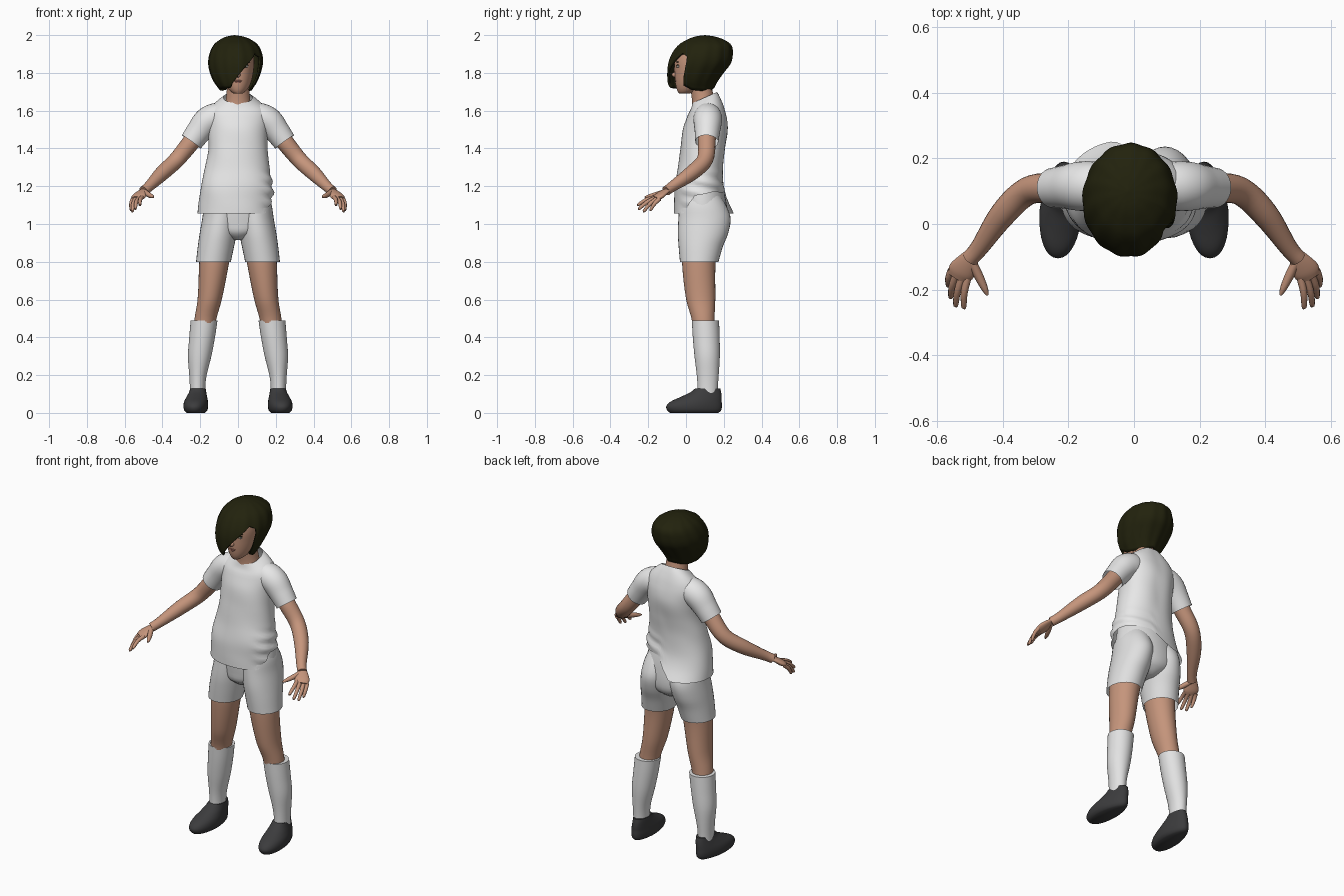
import bpy, bmesh, math
from mathutils import Vector

if "Cube" in bpy.data.objects:
    bpy.data.objects.remove(bpy.data.objects["Cube"])


def material(name, color):
    m = bpy.data.materials.new(name)
    m.diffuse_color = (*color, 1)
    m.use_nodes = True
    m.node_tree.nodes["Principled BSDF"].inputs["Base Color"].default_value = m.diffuse_color
    return m


SKIN = material("skin", (0.56, 0.30, 0.20))
SHIRT = material("shirt_white", (0.80, 0.80, 0.80))
SHORTS = material("shorts_white", (0.74, 0.74, 0.74))
SOCK = material("sock_white", (0.76, 0.76, 0.76))
SHOE = material("shoe_charcoal", (0.045, 0.045, 0.047))
HAIR = material("hair_dark_olive", (0.016, 0.016, 0.004))
EYE = material("eye_white", (0.65, 0.62, 0.58))
LIP = material("lip", (0.42, 0.17, 0.13))


def sample(rows, k):
    """Smooth lookup in rows sorted by their first value."""
    k = min(max(k, rows[0][0]), rows[-1][0])
    i = next(j for j in range(len(rows) - 1) if k <= rows[j + 1][0])
    a, b = rows[i], rows[i + 1]
    p, n = rows[max(i - 1, 0)], rows[min(i + 2, len(rows) - 1)]
    h = b[0] - a[0]
    t = (k - a[0]) / h
    out = []
    for c in range(1, len(a)):
        m0 = (b[c] - p[c]) / (b[0] - p[0]) * h
        m1 = (n[c] - a[c]) / (n[0] - a[0]) * h
        out.append((2*t**3 - 3*t*t + 1) * a[c] + (t**3 - 2*t*t + t) * m0
                   + (3*t*t - 2*t**3) * b[c] + (t**3 - t*t) * m1)
    return out


def linear(rows, k):
    for a, b in zip(rows, rows[1:]):
        if k <= b[0]:
            return a[1] + (b[1] - a[1]) * (k - a[0]) / (b[0] - a[0])
    return rows[-1][1]


def step(a, b, v):
    t = min(max((v - a) / (b - a), 0), 1)
    return t * t * (3 - 2 * t)


def skin_rings(name, rings, mat, caps=(True, True)):
    """Bridge closed rings of points into a smooth object."""
    bm = bmesh.new()
    vs = [[bm.verts.new(p) for p in r] for r in rings]
    n = len(vs[0])
    for a, b in zip(vs, vs[1:]):
        for j in range(n):
            bm.faces.new((a[j], a[(j + 1) % n], b[(j + 1) % n], b[j]))
    for flag, ring in zip(caps, (vs[0], vs[-1])):
        if flag:
            bm.faces.new(ring)
    bmesh.ops.remove_doubles(bm, verts=bm.verts, dist=1e-5)
    bmesh.ops.recalc_face_normals(bm, faces=bm.faces)
    for f in bm.faces:
        f.smooth = True
    for e in bm.edges:
        e.smooth = e.calc_face_angle(0) < 0.9
    me = bpy.data.meshes.new(name)
    bm.to_mesh(me)
    bm.free()
    ob = bpy.data.objects.new(name, me)
    bpy.context.collection.objects.link(ob)
    me.materials.append(mat)
    return ob


def oval(x, y, rx, ry, phi, e=2.0):
    """Point on an oval, angle from the front towards +x."""
    s, c = math.sin(phi), math.cos(phi)
    p = 2 / e
    return (x + rx * math.copysign(abs(s) ** p, s),
            y - ry * math.copysign(abs(c) ** p, c))


def column(name, rows, mat, sx=1, n=32, levels=18, caps=(True, True), e=2.0):
    """Loft of horizontal ovals; rows are z, x, y, rx, ry."""
    rings = []
    for i in range(levels + 1):
        z = rows[0][0] + (rows[-1][0] - rows[0][0]) * i / levels
        x, y, rx, ry = sample(rows, z)
        rings.append([(*oval(x * sx, y, rx, ry, 2*math.pi*j/n, e), z) for j in range(n)])
    return skin_rings(name, rings, mat, caps)


def tube(name, pts, mat, sx=1, n=16, steps=4, flat=1.0, caps=(True, True)):
    """Round limb along a path; pts are x, y, z, radius."""
    rows = [(i, *p) for i, p in enumerate(pts)]
    total = (len(pts) - 1) * steps
    ks = [i / steps for i in range(total + 1)]
    rings = []
    for k in ks:
        x, y, z, r = sample(rows, k)
        d = Vector(sample(rows, k + .05)[:3]) - Vector(sample(rows, k - .05)[:3])
        side = d.cross(Vector((0, 0, 1))).normalized()
        up = side.cross(d).normalized()
        ring = []
        for j in range(n):
            a = 2 * math.pi * j / n
            q = Vector((x, y, z)) + side * r * math.cos(a) + up * r * flat * math.sin(a)
            ring.append((q.x * sx, q.y, q.z))
        rings.append(ring)
    return skin_rings(name, rings, mat, caps)


def blob(name, c, r, mat, n=14):
    rings = []
    for i in range(9):
        a = math.pi * i / 8
        rings.append([(*oval(c[0], c[1], r[0] * math.sin(a), r[1] * math.sin(a), 2*math.pi*j/n),
                       c[2] - r[2] * math.cos(a)) for j in range(n)])
    return skin_rings(name, rings, mat, (False, False))


def drape(name, rows, top, hem, mat, tweak, n=72, levels=36, e=2.0, power=1.0):
    """Open shell hanging from a top height down to a hem that varies by angle."""
    rings = []
    for i in range(levels + 1):
        ring = []
        for j in range(n):
            deg = -180 + 360 * j / n
            z = top - (top - linear(hem, deg)) * (i / levels) ** power
            x, y, rx, ry = sample(rows, z)
            g = tweak(deg, z)
            px, py = oval(x, y, rx * g, ry * g, math.radians(deg), e)
            ring.append((px, py, z))
        rings.append(ring)
    return skin_rings(name, rings, mat, (False, False))


# Shirt body: low hem at front and one side, rucked up at the other hip
def rumple(deg, z):
    w = step(30, 70, deg) * (1 - step(165, 180, deg)) * (1 - step(1.2, 1.32, z))
    spine = 0.03 * math.exp(-((abs(deg) - 180) / 14) ** 2) * step(1.2, 1.35, z)
    return 1 + w * 0.035 * math.sin(95 * z + deg / 22) - spine + 0.006 * math.sin(30 * z + deg / 15)


shirt = drape("shirt_body", [
    (1.04, -.012, .10, .203, .163), (1.12, -.01, .08, .197, .142), (1.2, -.006, .07, .19, .13),
    (1.3, -.004, .078, .17, .12), (1.4, 0, .09, .157, .12), (1.5, 0, .104, .158, .12),
    (1.57, 0, .112, .162, .105), (1.61, 0, .112, .15, .091), (1.64, 0, .106, .118, .078),
    (1.67, 0, .10, .076, .066)], 1.67,
    [(-180, 1.10), (-168, 1.055), (48, 1.055), (60, 1.09), (80, 1.15), (120, 1.17), (168, 1.165), (180, 1.10)],
    SHIRT, rumple, e=2.2)
for v in shirt.data.vertices:   # neckline dips at the front
    v.co.z += 0.45 * (v.co.y - 0.1) * step(1.58, 1.67, v.co.z)

# Shorts hips
column("shorts_hips", [(.915, 0, .09, .03, .07), (.95, 0, .092, .12, .115), (1.0, 0, .095, .18, .128),
                       (1.1, 0, .088, .178, .128), (1.2, 0, .08, .16, .115)], SHORTS)

# Head and neck
column("neck", [(1.58, 0, .10, .085, .07), (1.65, 0, .092, .066, .06), (1.75, 0, .075, .056, .056)], SKIN)
column("head", [(1.69, 0, -.01, .022, .026), (1.705, 0, .008, .043, .054), (1.74, 0, .033, .066, .088),
                (1.80, 0, .05, .081, .11), (1.87, 0, .056, .086, .115), (1.93, 0, .062, .074, .098),
                (1.965, 0, .065, .035, .045)], SKIN, levels=28)
blob("nose", (0, -.058, 1.79), (.014, .018, .014), SKIN)
blob("nose_bridge", (0, -.052, 1.815), (.008, .012, .028), SKIN)
blob("upper_lip", (0, -.052, 1.758), (.021, .008, .005), LIP)
blob("lower_lip", (0, -.050, 1.750), (.018, .008, .006), LIP)

# Hair: asymmetric bob with a diagonal fringe
drape("hair", [
    (1.69, -.01, .03, .075, .10), (1.72, -.012, .03, .092, .118), (1.75, -.013, .033, .113, .13),
    (1.80, -.014, .049, .134, .149), (1.85, -.013, .07, .144, .165), (1.90, -.012, .085, .139, .161),
    (1.95, -.012, .10, .115, .137), (1.98, -.014, .103, .075, .088), (1.994, -.016, .10, .038, .045),
    (2.0, -.018, .10, 0, 0)], 2.0,
    [(-180, 1.72), (-120, 1.705), (-60, 1.715), (-18, 1.72), (0, 1.765), (28, 1.85), (48, 1.905),
     (64, 1.885), (69, 1.735), (90, 1.71), (140, 1.70), (180, 1.72)],
    HAIR, lambda d, z: 1 + .012 * math.sin(math.radians(13 * d) + 6 * z), n=144, levels=32, power=1.7)
sol = bpy.data.objects["hair"].modifiers.new("thickness", "SOLIDIFY")
sol.thickness = 0.012
sol.offset = -1

# Paired parts
for sx, tag in ((-1, "right"), (1, "left")):
    # Eyes and brows
    blob(tag + "_eye", (.04 * sx, -.041, 1.834), (.015, .008, .007), EYE)
    blob(tag + "_iris", (.04 * sx, -.0455, 1.834), (.006, .005, .006), HAIR)
    blob(tag + "_eyelid", (.04 * sx, -.042, 1.841), (.018, .009, .003), HAIR)
    blob(tag + "_brow", (.042 * sx, -.045, 1.857), (.022, .006, .003), HAIR)

    # Sleeve and arm
    tube(tag + "_sleeve", [(.07, .112, 1.585, .062), (.12, .115, 1.565, .075), (.165, .115, 1.54, .075),
                           (.207, .113, 1.49, .067), (.247, .11, 1.435, .061)], SHIRT, sx, 28, 5, 1.0, (True, False))
    tube(tag + "_arm", [(.19, .113, 1.51, .046), (.247, .11, 1.435, .047), (.325, .10, 1.34, .043),
                        (.40, .03, 1.27, .04), (.47, -.07, 1.20, .028), (.50, -.105, 1.175, .026)], SKIN, sx, 20, 5)

    # Hand
    tube(tag + "_palm", [(.485, -.085, 1.188, .02), (.507, -.115, 1.168, .032), (.525, -.143, 1.147, .041),
                         (.536, -.163, 1.133, .034)], SKIN, sx, 18, 4, .42)
    for finger, base, tip in (("index", (.508, -.165, 1.142), (.52, -.258, 1.10)),
                              ("middle", (.525, -.165, 1.137), (.545, -.252, 1.078)),
                              ("ring", (.542, -.155, 1.133), (.56, -.226, 1.065)),
                              ("little", (.556, -.14, 1.133), (.567, -.19, 1.072))):
        a, b = Vector(base), Vector(tip)
        mid = a.lerp(b, .5) + Vector((.004, 0, .007))
        tube(f"{tag}_{finger}_finger", [(*a, .012), (*mid, .0105), (*a.lerp(b, .93), .008), (*b, .003)],
             SKIN, sx, 10, 3)
    tube(tag + "_thumb", [(.497, -.11, 1.172, .014), (.473, -.16, 1.155, .014), (.455, -.198, 1.146, .010),
                          (.447, -.217, 1.142, .004)], SKIN, sx, 10, 3)

    # Shorts leg with seat
    column(tag + "_shorts_leg", [(.80, .13, .07, .092, .102), (.88, .117, .078, .096, .117),
                                 (.95, .105, .09, .098, .133), (1.03, .093, .098, .096, .138),
                                 (1.10, .088, .09, .09, .122), (1.16, .085, .085, .07, .09)],
           SHORTS, sx, caps=(False, True))

    # Leg, sock and shoe
    column(tag + "_leg", [(.44, .18, .095, .055, .058), (.50, .172, .09, .058, .061), (.60, .15, .078, .064, .077),
                          (.78, .128, .068, .078, .088), (.90, .115, .075, .085, .095)], SKIN, sx)
    column(tag + "_sock", [(.08, .214, .115, .041, .053), (.14, .214, .115, .041, .054), (.2, .212, .115, .046, .058),
                           (.3, .203, .112, .062, .067), (.4, .19, .107, .068, .071), (.488, .18, .103, .071, .072)],
           SOCK, sx)
    shoe = column(tag + "_shoe", [(0, .222, .043, .048, .128), (.012, .222, .043, .06, .142), (.035, .222, .043, .065, .147),
                                  (.06, .221, .054, .063, .135), (.085, .218, .081, .056, .108),
                                  (.11, .215, .105, .049, .081), (.13, .214, .115, .045, .066)], SHOE, sx, levels=20, e=2.15)
    for v in shoe.data.vertices:   # narrower heel, toes turned slightly out
        cx = .22 * sx
        v.co.x = cx + (v.co.x - cx) * (1 - .18 * step(.03, .18, v.co.y)) - sx * .06 * (v.co.y - .06)
